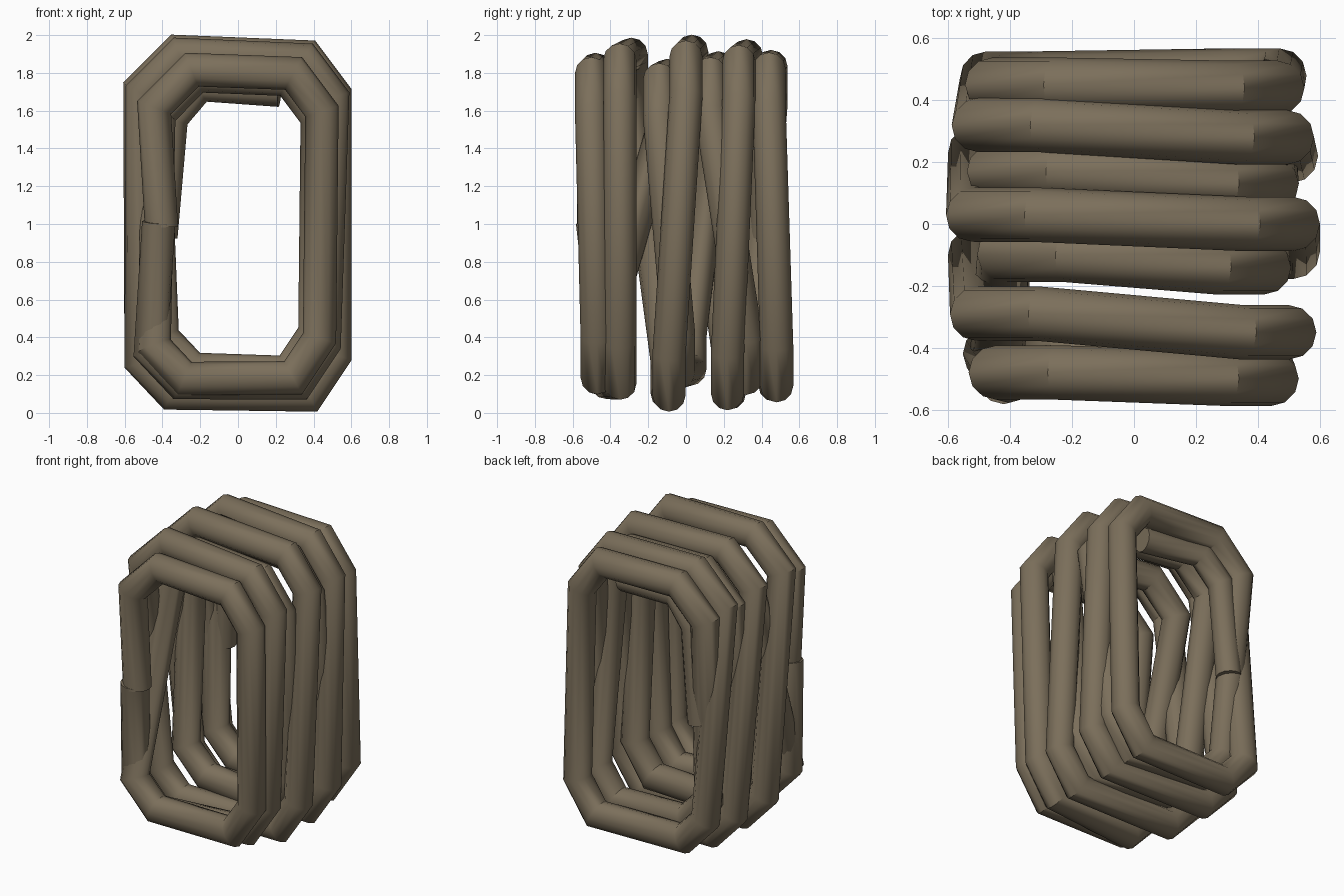
import bpy, bmesh, math
from mathutils import Vector

if "Cube" in bpy.data.objects:
    bpy.data.objects.remove(bpy.data.objects["Cube"])

mat = bpy.data.materials.new("dull_brown_rope")
mat.diffuse_color = (0.2, 0.16, 0.105, 1)
mat.use_nodes = True
mat.node_tree.nodes["Principled BSDF"].inputs["Base Color"].default_value = mat.diffuse_color
R, SIDES = 0.088, 12


def sweep(name, pts, radius=R):
    """Mitred round tube along a path that winds around the y axis."""
    bm = bmesh.new()
    rings = []
    for i, p in enumerate(pts):
        a = (p - pts[i - 1]).normalized() if i else None
        b = (pts[i + 1] - p).normalized() if i < len(pts) - 1 else None
        a, b = a or b, b or a
        t = (a + b).normalized()
        n = t.cross(Vector((0, 1, 0))).normalized()
        s = n.cross(t).normalized()
        miter = 1 / max(0.8, t.dot(b))
        rings.append([bm.verts.new(p + radius * (n * math.cos(w) * miter + s * math.sin(w)))
                      for w in (2 * math.pi * k / SIDES for k in range(SIDES))])
    for r0, r1 in zip(rings, rings[1:]):
        for k in range(SIDES):
            j = (k + 1) % SIDES
            bm.faces.new((r0[k], r0[j], r1[j], r1[k]))
    bm.faces.new(rings[0])
    bm.faces.new(rings[-1])
    bmesh.ops.recalc_face_normals(bm, faces=bm.faces)
    me = bpy.data.meshes.new(name)
    bm.to_mesh(me)
    bm.free()
    me.materials.append(mat)
    ob = bpy.data.objects.new(name, me)
    bpy.context.collection.objects.link(ob)
    bpy.context.view_layer.objects.active = ob
    ob.select_set(True)
    bpy.ops.object.shade_smooth_by_angle(angle=math.radians(40))
    ob.select_set(False)


# Each turn, at its corners: upper left, upper right, lower right, lower left
depth = [(-.48, -.50, -.47, -.46),    # front loop
         (-.10, -.14, -.04, .02),     # inner loops going back
         (.17, .13, .32, .35),
         (.45, .44, .48, .47),        # back loop
         (.32, .28, .22, .23),        # outer loops coming forward
         (.03, .00, -.09, -.10),
         (-.29, -.35, -.35, -.42)]
# Layer at the same corners: 0 = inner coil, 1 = outer coil
layer = [(.45, .45, .35, .45),
         (.25, .25, .15, .1),
         (.5, .45, .35, .2),
         (.55, .6, .65, .7),
         (.9, .85, .95, 1),
         (1.05, 1, 1, 1),
         (.95, .9, .55, .6)]

# Corner shape: x side, z side, then the two path points as insets (x, z)
corners = [(-1, 1, ((0, .2), (.2, 0))), (1, 1, ((.15, .02), (0, .22))),
           (1, -1, ((0, .21), (.14, 0))), (-1, -1, ((.16, .01), (0, .18)))]

# Main coil: winds to the back inside, then returns to the front outside
coil = [Vector((-.405, -.49, .98))]
for ys, ls in zip(depth, layer):
    for y, l, (sx, sz, insets) in zip(ys, ls, corners):
        for ix, iz in insets:
            coil.append(Vector((sx * (.388 + .125 * l - ix), y,
                                .99 + .01 * l + sz * (.755 + .15 * l - iz))))
coil.append(Vector((-.42, -.495, 1.01)))
sweep("rope_coil", coil)

# Loose end tucked inside the back loop
sweep("loose_rope_end", [Vector(p) for p in (
    (-.40, .42, .93), (-.345, .41, 1.56), (-.20, .39, 1.73), (.22, .34, 1.70))], .08)
